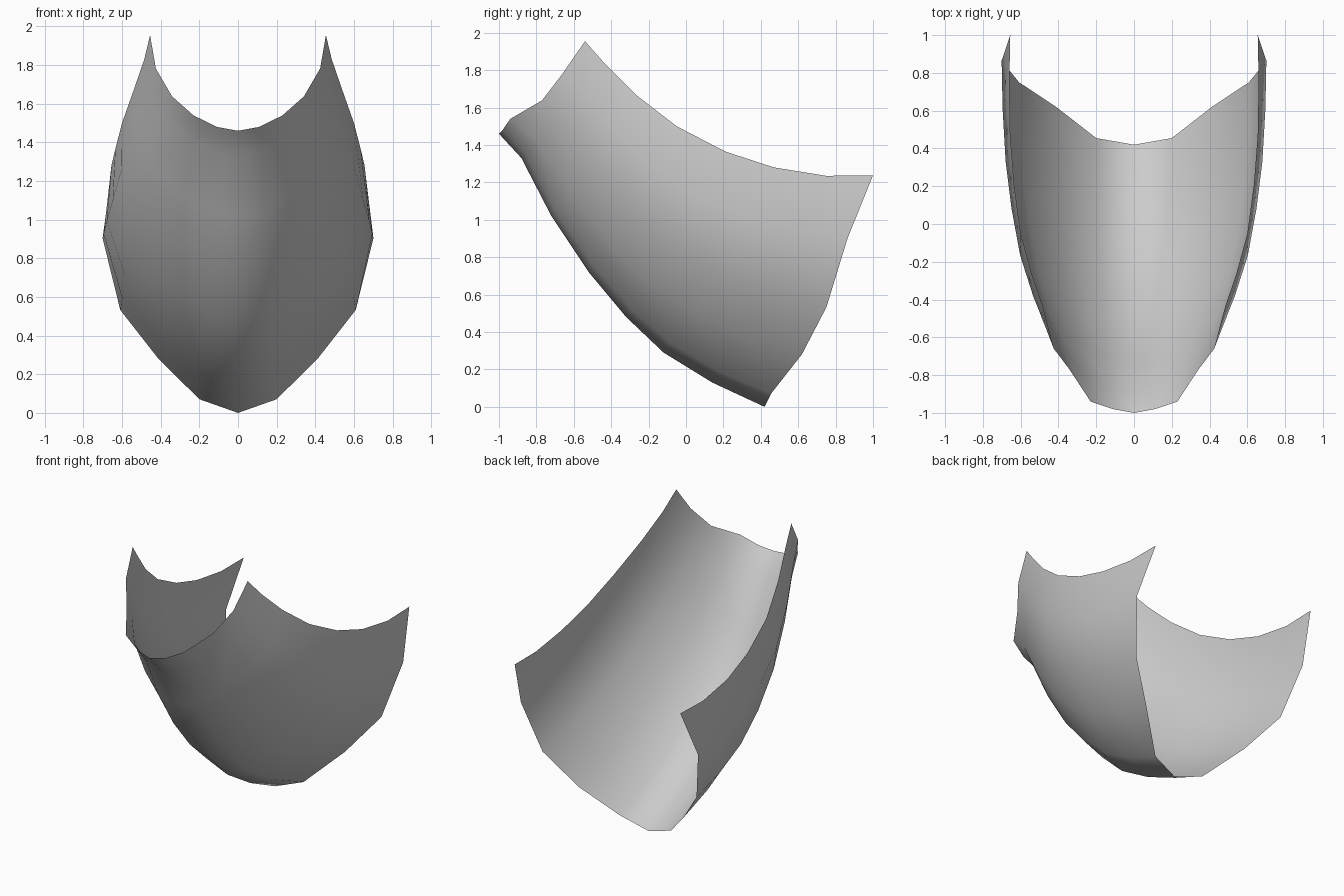
import bpy

if "Cube" in bpy.data.objects:
    bpy.data.objects.remove(bpy.data.objects["Cube"])

# Curved open shell lofted between a front rim and a rear rim
KEEL = [(-1.0, 1.46), (-.88, 1.33), (-.72, 1.02), (-.52, .72),
        (-.32, .48), (-.12, .29), (.14, .13), (.42, 0)]           # y, z
EDGE = [(.455, -.54, 1.955), (.485, -.43, 1.83), (.54, -.27, 1.67), (.60, -.05, 1.5),
        (.635, .21, 1.365), (.655, .47, 1.28), (.66, .75, 1.235), (.655, 1.0, 1.238)]
# Cross-section shape as fractions from keel to upper edge (x, y, z)
FRONT = [(0, 0, 0), (.24, .043, .04), (.505, .13, .16), (.75, .5, .36), (.934, .74, .65), (1, 1, 1)]
REAR = [(0, 0, 0), (.305, .06, .057), (.63, .345, .227), (.93, .57, .43), (1.07, .767, .73), (1, 1, 1)]
BLEND = [0, .25, .4, .52, .64, .76, .88, 1]

# Rows of points, mirrored across x
verts = []
for (ky, kz), (ex, ey, ez), w in zip(KEEL, EDGE, BLEND):
    half = []
    for a, b in zip(FRONT, REAR):
        fx, fy, fz = (p + (q - p) * w for p, q in zip(a, b))
        half.append((ex * fx, ky + (ey - ky) * fy, kz + (ez - kz) * fz))
    verts += [(-x, y, z) for x, y, z in half[:0:-1]] + half

n = 2 * len(FRONT) - 1
faces = [(r * n + c, r * n + c + 1, (r + 1) * n + c + 1, (r + 1) * n + c)
         for r in range(len(KEEL) - 1) for c in range(n - 1)]
faces = [f[::-1] for f in faces]   # normals face outward

mesh = bpy.data.meshes.new("curved_shell")
mesh.from_pydata(verts, [], faces)
mesh.polygons.foreach_set("use_smooth", [True] * len(mesh.polygons))
shell = bpy.data.objects.new("curved_shell", mesh)
bpy.context.collection.objects.link(shell)

# Plain grey
grey = bpy.data.materials.new("light_grey")
grey.diffuse_color = (.6, .6, .6, 1)
grey.use_nodes = True
grey.node_tree.nodes["Principled BSDF"].inputs["Base Color"].default_value = grey.diffuse_color
mesh.materials.append(grey)
